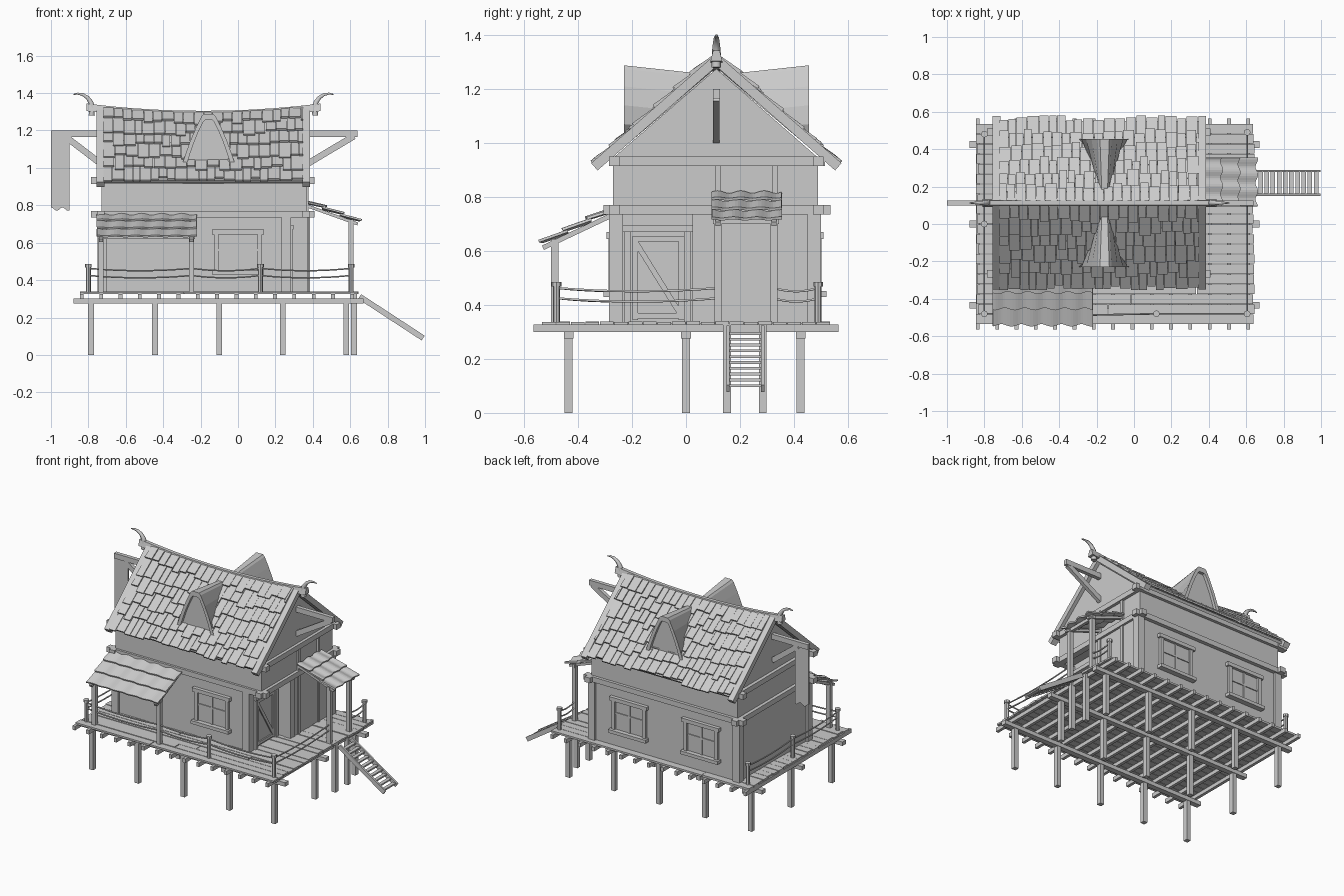
import bpy, bmesh, math, random
from mathutils import Vector as V, Matrix

if "Cube" in bpy.data.objects:
    bpy.data.objects.remove(bpy.data.objects["Cube"])

random.seed(4)
YC, XM = 0.1125, -0.185          # ridge line y, middle of the roof in x


def finish(bm, name):
    bmesh.ops.recalc_face_normals(bm, faces=bm.faces)
    me = bpy.data.meshes.new(name)
    bm.to_mesh(me)
    bm.free()
    ob = bpy.data.objects.new(name, me)
    bpy.context.collection.objects.link(ob)
    return ob


def box(bm, x0, x1, y0, y1, z0, z1):
    m = Matrix.Translation(((x0 + x1) / 2, (y0 + y1) / 2, (z0 + z1) / 2))
    bmesh.ops.create_cube(bm, size=1, matrix=m @ Matrix.Diagonal((x1 - x0, y1 - y0, z1 - z0, 1)))


def bar(bm, p, q, w, h):
    """Rectangular bar from p to q, w sideways and h upward."""
    p, q = V(p), V(q)
    d = q - p
    a = d.normalized()
    s = a.cross(V((0, 0, 1))).normalized() if abs(a.z) < 0.99 else V((1, 0, 0))
    r = Matrix((a, s, s.cross(a))).transposed().to_4x4()
    bmesh.ops.create_cube(bm, size=1, matrix=Matrix.Translation((p + q) / 2) @ r @ Matrix.Diagonal((d.length, w, h, 1)))


def loft(bm, rings):
    """Skin closed rings in order and cap both ends."""
    vs = [[bm.verts.new(p) for p in r] for r in rings]
    n = len(vs[0])
    for a, b in zip(vs, vs[1:]):
        for i in range(n):
            bm.faces.new((a[i], a[(i + 1) % n], b[(i + 1) % n], b[i]))
    bm.faces.new(vs[0])
    bm.faces.new(vs[-1])


def tube(name, pts, radii):
    cu = bpy.data.curves.new(name, 'CURVE')
    cu.dimensions, cu.bevel_depth, cu.bevel_resolution, cu.use_fill_caps = '3D', 1, 1, True
    sp = cu.splines.new('POLY')
    sp.points.add(len(pts) - 1)
    for c, p, r in zip(sp.points, pts, radii):
        c.co, c.radius = (*p, 1), r
    bpy.context.collection.objects.link(bpy.data.objects.new(name, cu))


# stilts, main beams, joists
bm = bmesh.new()
for y in (-0.435, 0, 0.425):
    for x in (-0.786, -0.444, -0.10, 0.24, 0.578):
        box(bm, x - .015, x + .015, y - .015, y + .015, 0, 0.29)
for y in (0.152, 0.285):
    box(bm, 0.605, 0.635, y - .014, y + .014, 0, 0.33)
finish(bm, "stilts")
bm = bmesh.new()
for y in (-0.435, 0, 0.425):
    box(bm, -0.88, 0.67, y - .018, y + .018, 0.275, 0.302)
for i in range(15):
    x = -0.835 + i * 0.1033
    box(bm, x - .01, x + .01, -0.565, 0.565, 0.30, 0.327)
finish(bm, "floor_beams")

# deck planks with a random butt joint
bm = bmesh.new()
for i in range(20):
    y = -0.535 + i * 0.0535
    c = random.uniform(-0.5, 0.4)
    for a, b in ((-0.84 + random.uniform(-.006, .006), c - .002), (c + .002, 0.64 + random.uniform(-.006, .006))):
        box(bm, a, b, y + .0015, y + .052, 0.325, 0.338 + random.uniform(-.002, .002))
finish(bm, "deck_planks")

# walls: L-shaped lower storey with porch recess, gabled upper part
bm = bmesh.new()
plan = [(-.735, -.27), (.27, -.27), (.27, .03), (.37, .03), (.37, .485), (-.735, .485)]
loft(bm, [[(x, y, z) for x, y in plan] for z in (0.33, 0.76)])
finish(bm, "lower_walls")
bm = bmesh.new()
gable = [(-.27, .755), (-.27, .945), (YC, 1.275), (.49, .945), (.49, .755)]
loft(bm, [[(x, y, z) for y, z in gable] for x in (-.73, .365)])
finish(bm, "upper_walls")

# timber frame
bm = bmesh.new()
for z in (0.735, 0.915):
    e = 0.02 if z < 0.8 else 0
    for y in (-0.265, 0.49):
        box(bm, -0.785, 0.41, y - .02, y + .02, z, z + .035)
    for x in (-0.733, 0.365):
        box(bm, x - .02, x + .02, -0.285 - e, 0.515 + e, z, z + .035)
for x, y in ((-.725, -.26), (-.725, .475), (.36, .475), (.35, .05), (.258, -.26)):
    box(bm, x - .025, x + .025, y - .025, y + .025, 0.335, 0.74)
for y in (0.118, 0.33):
    box(bm, 0.36, 0.378, y - .01, y + .01, 0.335, 0.92)
finish(bm, "timber_frame")


# windows
def window(name, x, y, s):
    bm = bmesh.new()
    def part(x0, x1, z0, z1, d):
        box(bm, x + x0, x + x1, min(y, y + s * d), max(y, y + s * d), z0, z1)
    for k in (-1, 1):
        part(k * .115 - .012, k * .115 + .012, .44, .66, .018)
    part(-.14, .14, .645, .67, .024)
    part(-.14, .14, .43, .452, .036)
    part(-.11, .11, .45, .65, .005)
    part(-.006, .006, .45, .65, .011)
    part(-.11, .11, .555, .567, .011)
    finish(bm, name)


window("front_window", 0, -.27, -1)
window("back_window_right", .08, .485, 1)
window("back_window_left", -.46, .485, 1)

# braced door in the recess
bm = bmesh.new()
for y in (-.215, .004):
    box(bm, .265, .292, y - .012, y + .012, .335, .68)
box(bm, .265, .298, -.235, .024, .67, .695)
box(bm, .265, .275, -.2, -.008, .34, .67)
for y in (-.188, -.018):
    box(bm, .27, .283, y - .01, y + .01, .345, .655)
for z in (.35, .635):
    box(bm, .27, .283, -.19, -.015, z, z + .02)
bar(bm, (.277, -.185, .63), (.277, -.02, .365), .013, .02)
finish(bm, "door")


# roof: sagging base slabs, jittered shingles
def sag(x):
    return 0.03 * ((x - XM) / 0.55) ** 2


def roof(x, t, s, lift=0):
    return V((x, YC + s * (.44 * (1 - t) + lift * .64), .92 + t * (.37 + sag(x)) + lift * .77))


bm = bmesh.new()
tl = bmesh.new()
for s in (-1, 1):
    for i in range(10):
        x = -.735 + (i + .5) * .11
        bar(bm, roof(x, .02, s), roof(x, 1, s), .111, .018)
    for row in range(6):
        x = -.72
        while x < .34:
            w = min(random.uniform(.04, .065), .35 - x)
            t0 = max(row * .165 + random.uniform(-.035, .035), -.02)
            bar(tl, roof(x + w / 2, t0, s, .022), roof(x + w / 2, min(row * .165 + .22, 1), s, .008), w - .003, .012)
            x += w
finish(bm, "roof_base")
finish(tl, "roof_shingles")

# barge boards, ridge cap, curled ridge horns
bm = bmesh.new()
for x in (-.735, .365):
    for s in (-1, 1):
        bar(bm, (x, YC + s * .452, .912), (x, YC - s * .008, 1.315), .042, .036)
finish(bm, "barge_boards")
bm = bmesh.new()
xs = [-.81 + i * .125 for i in range(11)]
loft(bm, [[(x, YC + y, 1.285 + sag(x) + z) for y, z in ((-.022, -.02), (-.012, .02), (.012, .02), (.022, -.02))] for x in xs])
finish(bm, "ridge_cap")
horn = [(-.598, 1.28), (-.594, 1.325), (-.603, 1.352), (-.62, 1.376), (-.645, 1.392), (-.672, 1.397), (-.695, 1.393)]
for s, n in ((1, "left_horn"), (-1, "right_horn")):
    tube(n, [(XM + s * a, YC, z) for a, z in horn], (.018, .017, .015, .012, .009, .006, .003))

# dormers: pointed-arch front tapering back into the roof
arch = [(.148, 1.0), (.125, 1.07), (.10, 1.14), (.07, 1.21), (.038, 1.275), (.025, 1.288)]
arch = arch + [(-w, z) for w, z in reversed(arch)]
for s, n in ((-1, "front_dormer"), (1, "back_dormer")):
    bm = bmesh.new()
    yf = YC + s * .343
    back = [(w * .55, 1 + (z - 1) * .88) for w, z in arch]
    inner = [(w * .78, 1.025 + (z - 1) * .8) for w, z in arch]
    loft(bm, [[(-.157 + w, YC + s * ((1.29 - z) / .842 - .02), z) for w, z in back],
              [(-.157 + w, yf, z) for w, z in arch],
              [(-.157 + w, yf, z) for w, z in inner],
              [(-.157 + w, yf - s * .02, z) for w, z in inner]])
    finish(bm, n)

# gable brackets and hanging cloth
bm = bmesh.new()
box(bm, -1, -.72, YC - .013, YC + .013, 1.165, 1.2)
box(bm, .35, .64, YC - .013, YC + .013, 1.165, 1.2)
bar(bm, (-.92, YC, 1.165), (-.73, YC, 1.02), .024, .034)
bar(bm, (.62, YC, 1.17), (.36, YC, 1.015), .024, .034)
finish(bm, "gable_brackets")
bm = bmesh.new()
edge = [(-1 + i * .0125, .78 + .01 * math.sin(i * 1.3 + 1.5)) for i in range(9)] + [(-.9, 1.18), (-1, 1.18)]
loft(bm, [[(x, y, z) for x, z in edge] for y in (YC - .006, YC + .006)])
finish(bm, "hanging_cloth")


# awnings: overlapping wavy rows over a light frame
def awning(name, o, u, v, n):
    o, u, v = V(o), V(u), V(v)
    bm = bmesh.new()
    for r in range(3):
        g = []
        for i in range(n * 8 + 1):
            f = i / (n * 8)
            wave = math.sin(i * math.pi / 4 + r)
            end = (r + 1) / 3 + .025 * wave
            col = []
            for t, lift in ((max(r / 3 - .06, 0), .004), (end, .02)):
                col.append(bm.verts.new(o + u * f + v * t + V((0, 0, lift + .005 * wave))))
            g.append(col)
        for a, b in zip(g, g[1:]):
            bm.faces.new((a[0], b[0], b[1], a[1]))
    ob = finish(bm, name)
    so = ob.modifiers.new("thickness", 'SOLIDIFY')
    so.thickness, so.offset = .01, 0


awning("front_awning", (-.755, -.28, .745), (.535, 0, 0), (0, -.26, -.13), 5)
awning("side_awning", (.375, .095, .81), (0, .26, 0), (.28, 0, -.11), 3)
bm = bmesh.new()
for x in (-.733, -.248):
    box(bm, x - .014, x + .014, -.5, -.472, .335, .645)
    bar(bm, (x, -.27, .735), (x, -.53, .612), .02, .018)
box(bm, -.75, -.23, -.498, -.474, .62, .642)
for y in (.118, .326):
    box(bm, .59, .618, y - .013, y + .013, .335, .725)
    bar(bm, (.36, y, .80), (.64, y, .70), .018, .016)
box(bm, .594, .614, .1, .345, .70, .722)
finish(bm, "awning_frames")

# railing posts with caps, sagging double ropes
bm = bmesh.new()
for x, y in ((-.8, .48), (-.8, 0), (-.8, -.48), (.12, -.48), (.605, -.48), (.605, .49)):
    for r, z0, z1 in ((.013, .335, .475), (.018, .468, .485)):
        bmesh.ops.create_cone(bm, cap_ends=True, segments=8, radius1=r, radius2=r, depth=z1 - z0,
                              matrix=Matrix.Translation((x, y, (z0 + z1) / 2)))
finish(bm, "railing_posts")
spans = [((-.8, .48), (-.8, 0)), ((-.8, 0), (-.8, -.48)), ((-.8, -.48), (-.248, -.487)), ((-.248, -.487), (.12, -.48)),
         ((.12, -.48), (.605, -.48)), ((.605, -.48), (.605, .118)), ((.605, .326), (.605, .49))]
for k, (a, b) in enumerate(spans):
    for z in (.463, .425):
        pts = []
        for i in range(9):
            f = i / 8
            pts.append((a[0] + (b[0] - a[0]) * f, a[1] + (b[1] - a[1]) * f, z - .05 * f * (1 - f)))
        tube("railing_rope_%d" % k, pts, [.0045] * 9)

# ladder
bm = bmesh.new()
for y in (.156, .284):
    bar(bm, (.65, y, .312), (.99, y, .09), .012, .03)
for i in range(10):
    f = (i + .5) / 10
    x, z = .66 + .33 * f, .305 - .215 * f
    box(bm, x - .012, x + .012, .155, .285, z - .005, z + .005)
finish(bm, "ladder")
